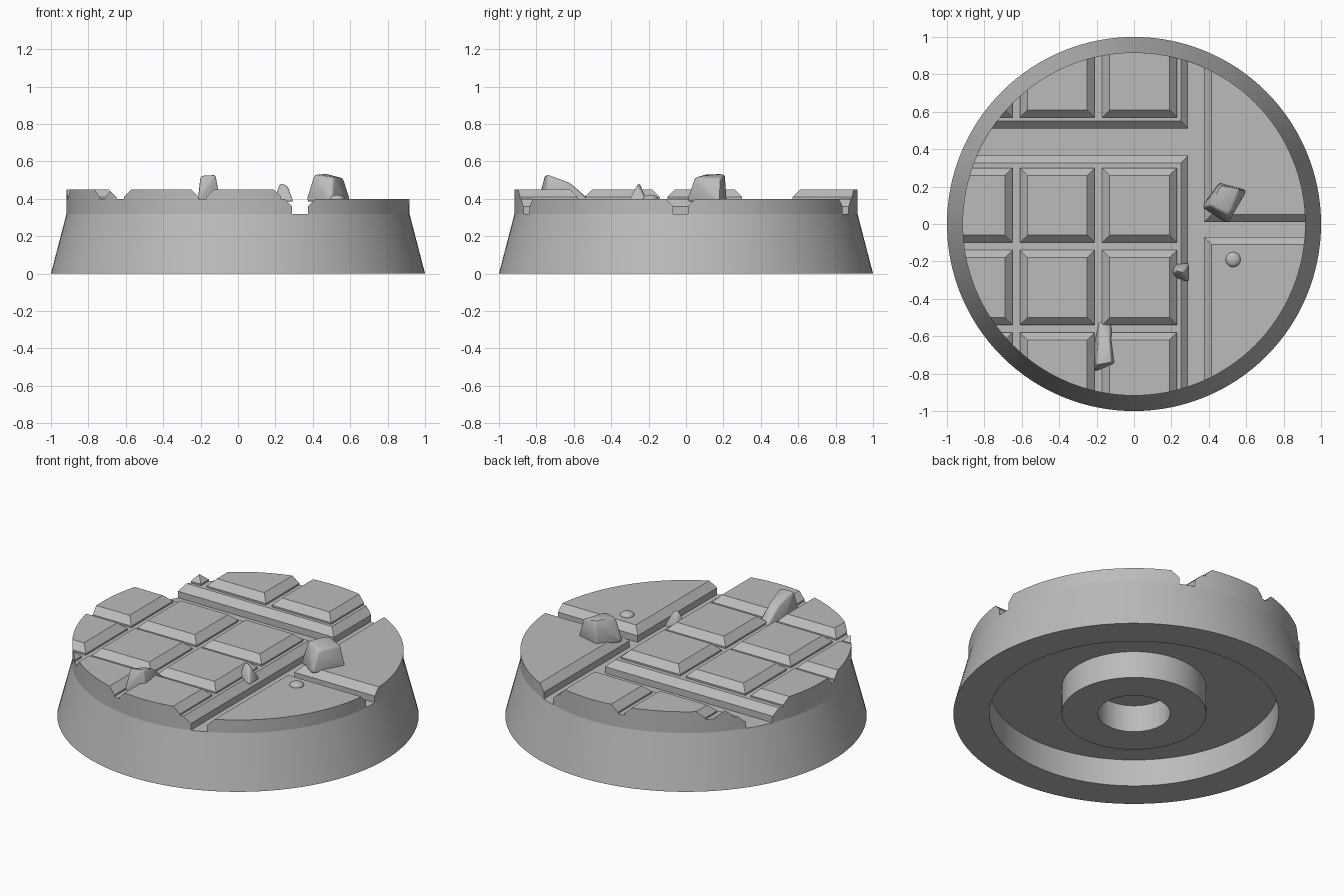
import bpy
import bmesh
import math
from mathutils import Vector

if "Cube" in bpy.data.objects:
    bpy.data.objects.remove(bpy.data.objects["Cube"], do_unlink=True)

# Single grey colour
grey = bpy.data.materials.new("plain grey")
grey.use_nodes = True
grey.diffuse_color = (0.5, 0.5, 0.5, 1)
grey.node_tree.nodes["Principled BSDF"].inputs["Base Color"].default_value = (0.5, 0.5, 0.5, 1)

SEGMENTS = 128
RIM = 0.917      # radius of the round top
FLOOR = 0.32     # bottom of the wide grooves
PLATE = 0.40     # top of the floor plates
TILE = 0.45      # top of the raised tiles


def finish(name, bm, smooth=None):
    bmesh.ops.recalc_face_normals(bm, faces=bm.faces)
    mesh = bpy.data.meshes.new(name)
    bm.to_mesh(mesh)
    bm.free()
    mesh.materials.append(grey)
    obj = bpy.data.objects.new(name, mesh)
    bpy.context.collection.objects.link(obj)
    if smooth:
        bpy.ops.object.select_all(action='DESELECT')
        obj.select_set(True)
        bpy.context.view_layer.objects.active = obj
        bpy.ops.object.shade_smooth_by_angle(angle=math.radians(smooth))
    return obj


def lathe(name, profile):
    bm = bmesh.new()
    verts = [bm.verts.new((r, 0, z)) for r, z in profile]
    edges = [bm.edges.new(pair) for pair in zip(verts, verts[1:])]
    bmesh.ops.spin(bm, geom=verts + edges, cent=(0, 0, 0), axis=(0, 0, 1),
                   angle=math.tau, steps=SEGMENTS)
    bmesh.ops.remove_doubles(bm, verts=bm.verts, dist=0.0005)
    return finish(name, bm, 30)


# Tapered base with a hollow underside and a ring boss
DEPTH = 0.165
lathe("base", [(0, DEPTH), (0.2, DEPTH), (0.2, 0), (0.4, 0), (0.4, DEPTH),
               (0.8, DEPTH), (0.8, 0), (1, 0), (RIM, FLOOR), (0, FLOOR)])

# Round cutter that trims plates and tiles to the rim
trim = lathe("trim_cutter", [(0, 0.2), (RIM, 0.2), (RIM, 0.7), (0, 0.7)])
trim.hide_render = True
trim.hide_set(True)
trim.display_type = 'WIRE'


def slab(name, x0, x1, y0, y1, bottom, top, chamfer=0.04):
    """Block with a chamfered top edge, trimmed to the round rim."""
    bm = bmesh.new()
    rings = []
    for inset, z in ((0, bottom), (0, top - chamfer), (chamfer, top)):
        a, b, c, d = x0 + inset, x1 - inset, y0 + inset, y1 - inset
        rings.append([bm.verts.new((x, y, z)) for x, y in ((a, c), (b, c), (b, d), (a, d))])
    bm.faces.new(rings[0])
    bm.faces.new(rings[-1])
    for low, high in zip(rings, rings[1:]):
        for i in range(4):
            j = (i + 1) % 4
            bm.faces.new((low[i], low[j], high[j], high[i]))
    obj = finish(name, bm)
    mod = obj.modifiers.new("trim", 'BOOLEAN')
    mod.operation = 'INTERSECT'
    mod.solver = 'EXACT'
    mod.object = trim


# Floor plates separated by wide grooves
FAR = 1.1
under = FLOOR - 0.02
slab("plate_tiled_front", -FAR, 0.29, -FAR, 0.365, under, PLATE)
slab("plate_tiled_back", -FAR, 0.29, 0.51, FAR, under, PLATE)
slab("plate_plain_front", 0.375, FAR, -FAR, -0.07, under, PLATE)
slab("plate_plain_back", 0.375, FAR, 0.01, FAR, under, PLATE)

# Raised square tiles in three columns and four rows
SIZE = 0.40
for col, x in enumerate((-1.05, -0.61, -0.17)):
    for row, y in enumerate((-0.98, -0.54, -0.10, 0.57)):
        slab(f"tile_{col + 1}_{row + 1}", x, x + SIZE, y, y + SIZE, PLATE - 0.02, TILE)


def rock(name, points, bevel):
    """Convex stone with softened edges."""
    bm = bmesh.new()
    for p in points:
        bm.verts.new(p)
    hull = bmesh.ops.convex_hull(bm, input=bm.verts)
    loose = [v for v in hull["geom_interior"] if isinstance(v, bmesh.types.BMVert)]
    bmesh.ops.delete(bm, geom=loose, context='VERTS')
    bmesh.ops.dissolve_limit(bm, angle_limit=0.1, verts=bm.verts, edges=bm.edges)
    bmesh.ops.bevel(bm, geom=bm.edges[:], offset=bevel, segments=2, profile=0.5,
                    affect='EDGES', clamp_overlap=True)
    return finish(name, bm, 40)


# Loose stones
rock("large_stone", [(0.36, 0.09, 0.385), (0.455, 0.22, 0.385), (0.605, 0.18, 0.385), (0.5, 0, 0.385),
                     (0.405, 0.1, 0.53), (0.465, 0.21, 0.535), (0.565, 0.185, 0.51), (0.51, 0.045, 0.515)], 0.012)
rock("small_stone", [(0.19, -0.26, 0.39), (0.22, -0.21, 0.39), (0.295, -0.21, 0.385), (0.295, -0.31, 0.385),
                     (0.21, -0.29, 0.39), (0.225, -0.25, 0.49), (0.265, -0.26, 0.47)], 0.006)
rock("long_stone", [(-0.215, -0.79, 0.39), (-0.095, -0.75, 0.39), (-0.125, -0.52, 0.39), (-0.185, -0.51, 0.39),
                    (-0.215, -0.64, 0.39), (-0.2, -0.755, 0.525), (-0.12, -0.74, 0.53),
                    (-0.13, -0.62, 0.485), (-0.19, -0.63, 0.485)], 0.008)

# Small rounded pebble
bm = bmesh.new()
bmesh.ops.create_uvsphere(bm, u_segments=24, v_segments=12, radius=0.04)
bmesh.ops.scale(bm, vec=Vector((1, 1, 0.55)), verts=bm.verts)
bmesh.ops.translate(bm, vec=Vector((0.53, -0.19, PLATE)), verts=bm.verts)
finish("pebble", bm, 60)
